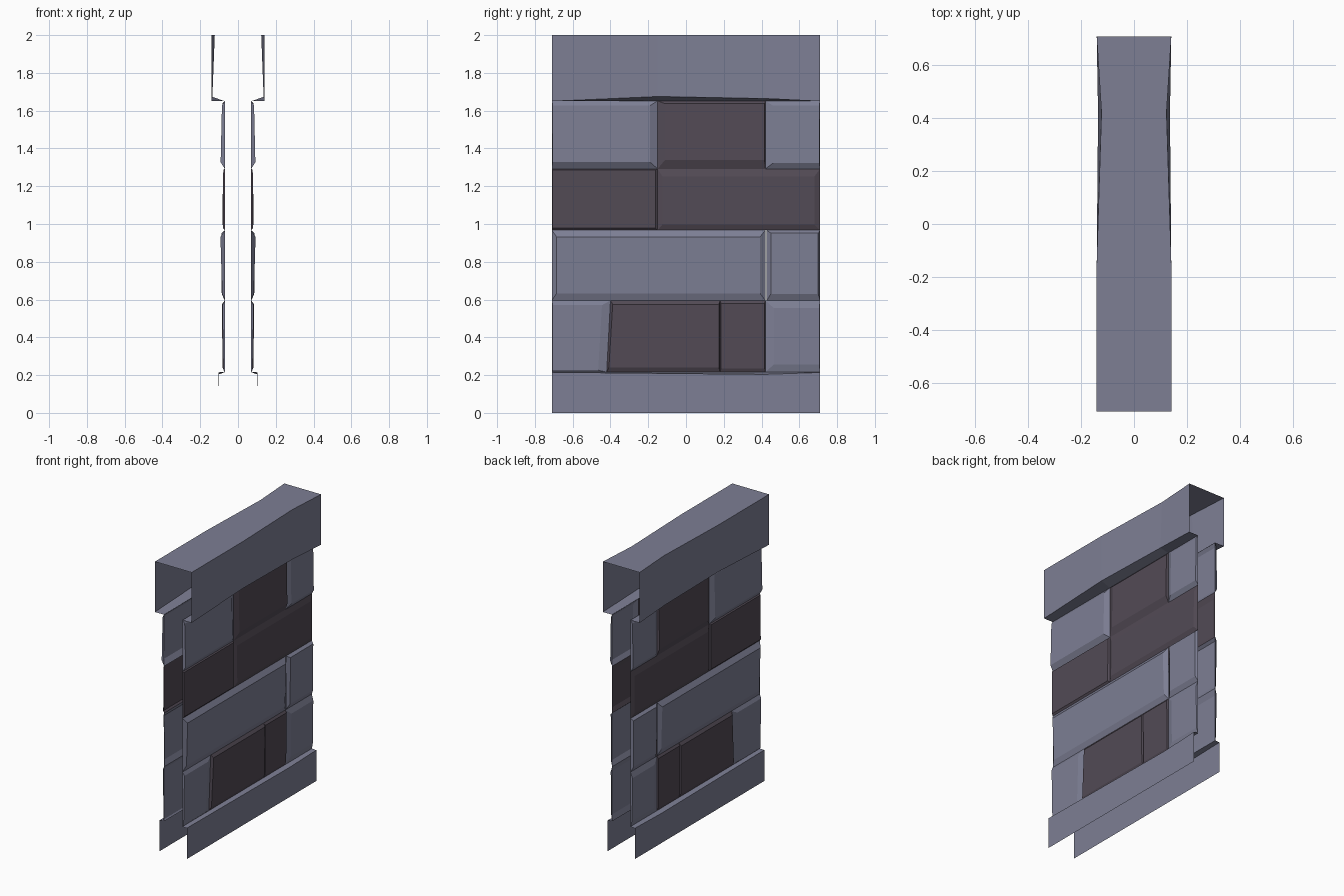
import bpy

if "Cube" in bpy.data.objects:
    bpy.data.objects.remove(bpy.data.objects["Cube"])


def material(name, rgb):
    m = bpy.data.materials.new(name)
    m.diffuse_color = (*rgb, 1)
    m.use_nodes = True
    m.node_tree.nodes["Principled BSDF"].inputs["Base Color"].default_value = m.diffuse_color
    return m


PALE = material("pale grey stone", (0.205, 0.211, 0.296))
DARK = material("dark plum stone", (0.085, 0.069, 0.091))
HALF = 0.71   # half the wall length
CORE = 0.07   # x where the blocks meet the wall


def make(name, verts, faces, mat):
    """Half of a part on the +x side, mirrored to -x."""
    me = bpy.data.meshes.new(name)
    me.from_pydata(verts, [], faces)
    me.materials.append(mat)
    ob = bpy.data.objects.new(name, me)
    bpy.context.collection.objects.link(ob)
    mod = ob.modifiers.new("mirror", 'MIRROR')
    mod.use_axis = (True, False, False)


def loft(name, stations, mat):
    """Open strip: each station is (y, [(x, z), ...] listed top to bottom)."""
    n = len(stations[0][1])
    verts = [(x, y, z) for y, prof in stations for x, z in prof]
    faces = [(i * n + j, i * n + j + 1, (i + 1) * n + j + 1, (i + 1) * n + j)
             for i in range(len(stations) - 1) for j in range(n - 1)]
    make(name, verts, faces, mat)


def block(name, y0, y1, z0, z1, bevel, x_low, x_high, mat, lean0=0, lean1=0):
    """Bevelled stone face; bevel = left, right, bottom, top widths."""
    l, r, b, t = bevel
    verts = [(CORE, y0, z0), (CORE, y1, z0),
             (CORE, y1 + lean1, z1), (CORE, y0 + lean0, z1),
             (x_low, y0 + l, z0 + b), (x_low, y1 - r, z0 + b),
             (x_high, y1 + lean1 - r, z1 - t), (x_high, y0 + lean0 + l, z1 - t)]
    faces = [(4, 5, 6, 7)] + [(i, (i + 1) % 4, (i + 1) % 4 + 4, i + 4) for i in range(4)]
    make(name, verts, faces, mat)


# cap: worn in at the top near y = 0.42, lower lip raised near y = -0.15
cap = [(-HALF, .141, .141, 1.65), (-.15, .141, .141, 1.675),
       (.42, .123, .136, 1.664), (HALF, .141, .141, 1.65)]
loft("wall_cap", [(y, [(0, 2), (xt, 2), (xb, z), (CORE, 1.65)]) for y, xt, xb, z in cap], PALE)

# base course with a ledge, open underneath
base = [(-HALF, .104, .215), (.42, .101, .204), (HALF, .104, .214)]
loft("wall_base", [(y, [(CORE, .216), (x, z), (.104, 0)]) for y, x, z in base], PALE)

# bottom row of blocks
Z = [.216, .595, .967, 1.292, 1.652]
block("row1_pale_a", -HALF, -.42, Z[0], Z[1], (.004, .045, .01, .025), .077, .083, PALE, 0, .02)
block("row1_dark_a", -.42, .18, Z[0], Z[1], (.012, .006, .025, .02), .082, .085, DARK, .02)
block("row1_dark_b", .18, .42, Z[0], Z[1], (.006, .004, .02, .015), .079, .081, DARK)
block("row1_pale_b", .42, HALF, Z[0], Z[1], (.045, .004, .04, .04), .080, .084, PALE)

# second row
block("row2_pale_a", -HALF, .42, Z[1], Z[2], (.025, .028, .038, .035), .084, .093, PALE)
block("row2_pale_b", .427, HALF, Z[1], Z[2], (.022, .01, .034, .015), .086, .088, PALE)

# third row
block("row3_dark_a", -HALF, -.15, Z[2], Z[3], (.004, .012, .012, .006), .080, .078, DARK)
block("row3_dark_b", -.15, HALF, Z[2], Z[3], (.025, .03, .03, .04), .082, .080, DARK)

# top row
block("row4_pale_a", -HALF, -.15, Z[3], Z[4], (.004, .04, .035, .025), .092, .085, PALE)
block("row4_dark", -.15, .42, Z[3], Z[4], (.04, .004, .048, .015), .088, .083, DARK)
block("row4_pale_b", .42, HALF, Z[3], Z[4], (.04, .004, .03, .025), .088, .083, PALE)
